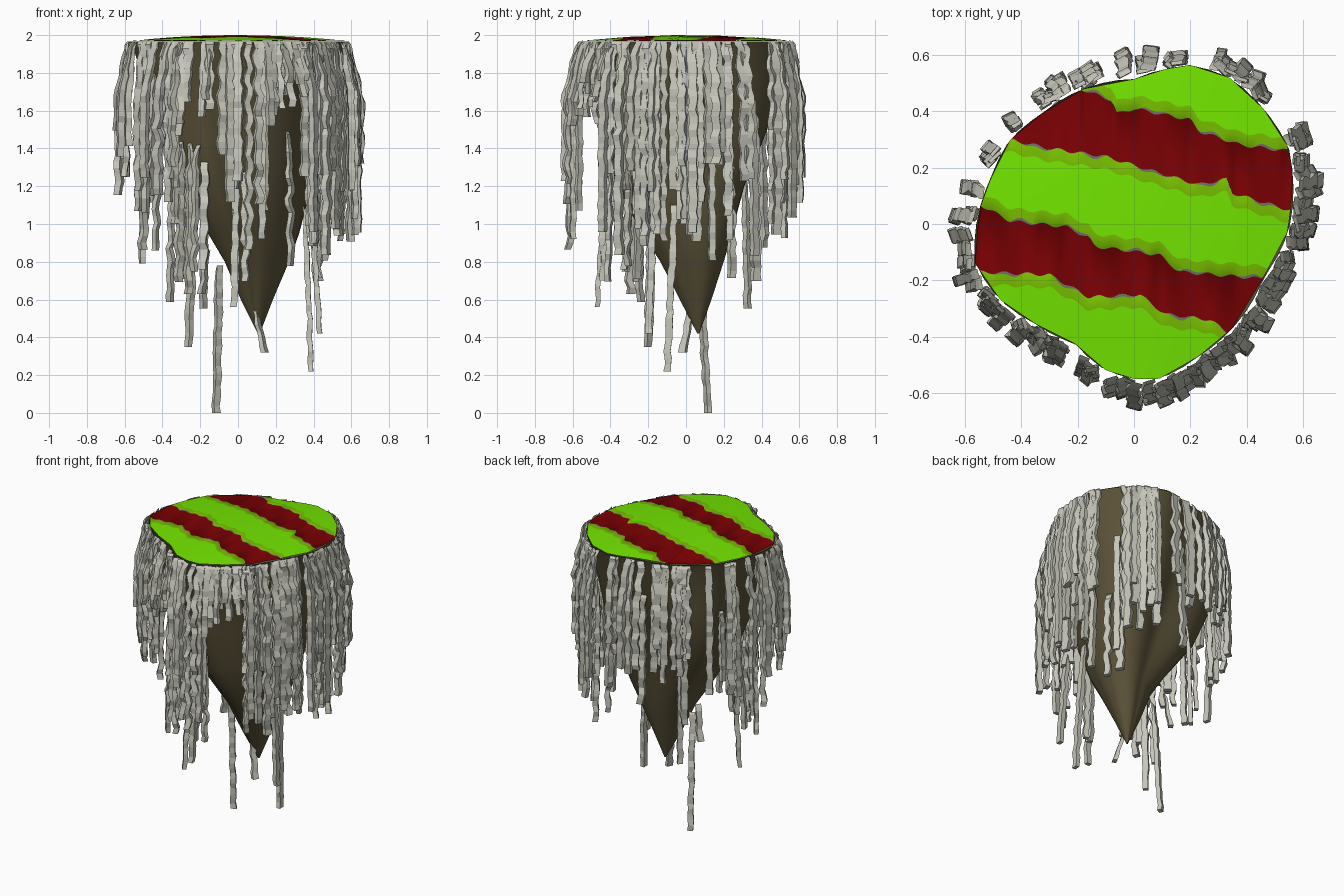
import bpy, bmesh, math, random
from mathutils import Vector

random.seed(4)
cube = bpy.data.objects.get("Cube")
if cube:
    bpy.data.objects.remove(cube)


def material(name, r, g, b):
    mat = bpy.data.materials.new(name)
    mat.use_nodes = True
    mat.diffuse_color = (r, g, b, 1)
    node = mat.node_tree.nodes["Principled BSDF"]
    node.inputs["Base Color"].default_value = (r, g, b, 1)
    node.inputs["Roughness"].default_value = 0.9
    return mat


GREEN = material("bright green", .17, .78, 0)
OLIVE = material("olive green", .18, .5, 0)
RED = material("dark red", .185, 0, .001)
EARTH = material("brown earth", .105, .085, .04)
STONE = material("pale grey", .56, .56, .49)
EDGE = material("edge grey", .16, .16, .14)


def finish(name, bm, mats, smooth=None):
    bmesh.ops.recalc_face_normals(bm, faces=bm.faces)
    mesh = bpy.data.meshes.new(name)
    bm.to_mesh(mesh)
    bm.free()
    for mat in mats:
        mesh.materials.append(mat)
    obj = bpy.data.objects.new(name, mesh)
    bpy.context.collection.objects.link(obj)
    if smooth:
        bpy.ops.object.select_all(action='DESELECT')
        obj.select_set(True)
        bpy.context.view_layer.objects.active = obj
        bpy.ops.object.shade_smooth_by_angle(angle=math.radians(smooth))
    return obj


def interp(points, x):
    """Piecewise linear value, constant beyond the ends."""
    if x <= points[0][0]:
        return points[0][1]
    for (xa, ya), (xb, yb) in zip(points, points[1:]):
        if x <= xb:
            return ya + (yb - ya) * (x - xa) / (xb - xa)
    return points[-1][1]


# Plateau outline, as a back edge and a front edge running left to right
west, east = (-.565, -.14), (.565, .16)
back_edge = [west, (-.55, .05), (-.51, .16), (-.44, .3), (-.33, .39), (-.18, .48), (0, .515),
             (.11, .55), (.2, .565), (.34, .52), (.46, .41), (.55, .27), east]
front_edge = [west, (-.475, -.27), (-.35, -.355), (-.21, -.425), (-.1, -.52), (0, -.55),
              (.09, -.55), (.23, -.47), (.35, -.37), (.46, -.19), (.55, -.02), east]

polar = sorted((math.atan2(y, x) % math.tau, math.hypot(x, y))
               for x, y in back_edge + front_edge[1:-1])
polar = ([(polar[-1][0] - math.tau, polar[-1][1])] + polar
         + [(polar[0][0] + math.tau, polar[0][1])])


def radius(angle):
    return interp(polar, angle % math.tau)


# Earth underside: height, centre x, centre y, scale of the outline
rings = [(.42, .11, .065, .01), (.6, .1, .05, .15), (.8, .1, .03, .3), (.95, .08, 0, .42),
         (1.2, .03, -.05, .58), (1.45, 0, -.02, .72), (1.65, 0, 0, .83), (1.9, 0, 0, .96),
         (1.966, 0, 0, 1)]
# Shoulders that swell out at the back corners
shoulders = [(45, .08), (135, .12)]
swell = [(.85, 0), (1.2, 1), (1.45, .9), (1.8, 0)]


def body_point(angle, z, extra=0):
    cx, cy, scale = (interp([(r[0], r[i]) for r in rings], z) for i in (1, 2, 3))
    reach = radius(angle) * scale + extra
    for degrees, amount in shoulders:
        turn = (math.degrees(angle) - degrees + 180) % 360 - 180
        reach += amount * interp(swell, z) * math.exp(-(turn / 25) ** 2)
    return Vector((cx + reach * math.cos(angle), cy + reach * math.sin(angle), z))


bm = bmesh.new()
sides = 56
loops = [[bm.verts.new(body_point(math.tau * i / sides, ring[0])) for i in range(sides)]
         for ring in rings]
for low, high in zip(loops, loops[1:]):
    for i in range(sides):
        j = (i + 1) % sides
        bm.faces.new((low[i], low[j], high[j], high[i]))
bm.faces.new(loops[0])
finish("earth_underside", bm, [EARTH], 50)

# Striped ground: ragged borders of the two red bands
back_top = [(-.6, .6), (-.19, .48), (-.08, .44), (-.06, .39), (0, .41), (.2, .37),
            (.23, .33), (.38, .28), (.54, .26)]
back_bottom = [(-.44, .3), (-.31, .27), (-.1, .24), (.06, .19), (.23, .14), (.33, .16),
               (.35, .11), (.55, .05)]
front_top = [(-.55, .07), (-.44, .01), (-.24, -.01), (-.16, -.05), (-.14, -.08),
             (.09, -.11), (.16, -.17), (.46, -.195)]
front_bottom = [(-.56, -.17), (-.3, -.18), (-.16, -.26), (.02, -.25), (.11, -.32),
                (.27, -.34), (.34, -.39), (.6, -.6)]
FRINGE, LIP = .045, .01
borders = [(front_edge, 0, 0)]
for bottom, top in ((front_bottom, front_top), (back_bottom, back_top)):
    borders += [(bottom, -FRINGE, 0), (bottom, -LIP, 0), (bottom, 0, 1),
                (top, 0, 1), (top, LIP, 0), (top, FRINGE, 0)]
borders.append((back_edge, 0, 0))
band_slots = [0, 1, 3, 2, 3, 1, 0, 1, 3, 2, 3, 1, 0]

bm = bmesh.new()
columns = []
steps = 110
for k in range(steps + 1):
    x = west[0] + (east[0] - west[0]) * k / steps
    lo, hi = interp(front_edge, x), interp(back_edge, x)
    column = []
    for line, shift, sunk in borders:
        ragged = .006 * math.sin(75 * x + 9 * line[0][1]) if shift or sunk else 0
        if abs(shift) == LIP:
            # the bare lip only shows in patches
            shift *= .1 + .9 * max(0, math.sin(31 * x + 20 * line[0][1]))
        y = min(hi, max(lo, interp(line, x) + shift + ragged))
        rise = 1 - min(1, math.hypot(x, y) / radius(math.atan2(y, x))) ** 2
        column.append(bm.verts.new((x, y, 1.97 + .03 * rise - .001 * sunk)))
    columns.append(column)
for a, b in zip(columns, columns[1:]):
    for i, slot in enumerate(band_slots):
        if a[i + 1].co.y - a[i].co.y > 1e-5 or b[i + 1].co.y - b[i].co.y > 1e-5:
            face = bm.faces.new((a[i], b[i], b[i + 1], a[i + 1]))
            face.material_index = slot
loose = [v for v in bm.verts if not v.link_faces]
bmesh.ops.delete(bm, geom=loose, context='VERTS')
finish("striped_ground", bm, [GREEN, OLIVE, RED, EDGE], 60)


# Hanging strands: ragged four-sided ribbons following a path, thin where they start
def strand(bm, angle, path, width, depth, wave):
    spin = angle + random.uniform(-.45, .45)
    out = Vector((math.cos(spin), math.sin(spin), 0))
    side = Vector((-out.y, out.x, 0))
    phase = random.uniform(0, math.tau)
    length = path[0].z - path[-1].z
    count = max(4, int(length / .035))
    tracks = [[(-p.z, p[axis]) for p in path] for axis in (0, 1)]
    previous = None
    for k in range(count + 1):
        z = path[0].z - length * k / count
        base = Vector((interp(tracks[0], -z), interp(tracks[1], -z), z))
        base += side * (wave * math.sin(phase + 48 * z) + random.uniform(-.004, .004))
        base += out * (wave * math.sin(phase + 37 * z) + random.uniform(-.004, .004))
        w = width * random.uniform(.88, 1.12) / 2
        d = depth * random.uniform(.88, 1.12) / 2 * min(1, .4 + .1 * k)
        ring = [bm.verts.new(base + side * w * s + out * d * t)
                for s, t in ((-1, -1), (1, -1), (1, 1), (-1, 1))]
        if k == 0:
            for v in ring[2:]:
                v.co.z -= .015
        if previous:
            for i in range(4):
                j = (i + 1) % 4
                bm.faces.new((previous[i], previous[j], ring[j], ring[i]))
        else:
            bm.faces.new(ring)
        previous = ring
    bm.faces.new(previous)


def style():
    return random.uniform(.03, .048), random.uniform(.025, .036), random.uniform(.001, .008)


# Outer curtain, gathered in clumps around the rim; the lowest foot varies with direction
bm = bmesh.new()
clumps = [(45, 64), (75, 78), (84, 87), (93, 95), (104, 113), (118, 128), (139, 142), (152, 158),
          (167, 169), (176, 179), (184, 243), (250, 349), (354, 394)]
lowest = [(40, .85), (180, 1), (200, .8), (232, .85), (238, 1.2), (264, 1.25), (267, .75),
          (284, .75), (290, 1.5), (308, 1.5), (312, .8), (400, .8)]
for start, end in clumps:
    for degrees in range(start, end, 2):
        if end - start > 20 and random.random() < .15:
            continue
        angle = math.radians(degrees + random.uniform(-.8, .8))
        floor = interp(lowest, degrees)
        bottom = random.triangular(floor, min(1.8, floor + .7), floor + .3)
        top = body_point(angle, 1.965, random.uniform(.01, .022))
        spread = random.uniform(.01, .07)
        knee = top + Vector((math.cos(angle) * spread, math.sin(angle) * spread, 0))
        foot = knee.copy()
        knee.z, foot.z = max(1.66, bottom + .05), bottom
        strand(bm, angle, [top, knee, foot], *style())
finish("rim_strands", bm, [STONE])

# Inner curtain, hanging from the slopes of the underside
bm = bmesh.new()
for k in range(44):
    degrees = random.uniform(180, 400) if k < 36 else random.uniform(40, 180)
    if 236 < degrees < 265 or 285 < degrees < 312:
        continue
    angle = math.radians(degrees)
    top = body_point(angle, random.uniform(1.25, 1.8), .012)
    foot = top + Vector((math.cos(angle) * .02, math.sin(angle) * .02, 0))
    foot.z = max(random.uniform(.52, .75), top.z - random.uniform(.45, .95))
    strand(bm, angle, [top, foot], *style())
finish("slope_strands", bm, [STONE])

# Longest single strands, from anchor to foot
bm = bmesh.new()
singles = [((-.1, .07, .78), (-.115, .12, 0)), ((.35, -.06, 1.1), (.39, -.1, .22)),
           ((-.23, -.18, 1.2), (-.26, -.2, .35)), ((.09, .03, .58), (.14, -.02, .32)),
           ((-.16, .1, .86), (-.19, .12, .63)), ((.38, -.16, 1.3), (.43, -.2, .42)),
           ((-.5, .12, 1.18), (-.51, .1, .79)), ((-.01, -.42, 1.4), (-.02, -.47, .56))]
for anchor, foot in singles:
    strand(bm, math.atan2(foot[1], foot[0]), [Vector(anchor), Vector(foot)], .036, .028, .002)
finish("long_strands", bm, [STONE])
